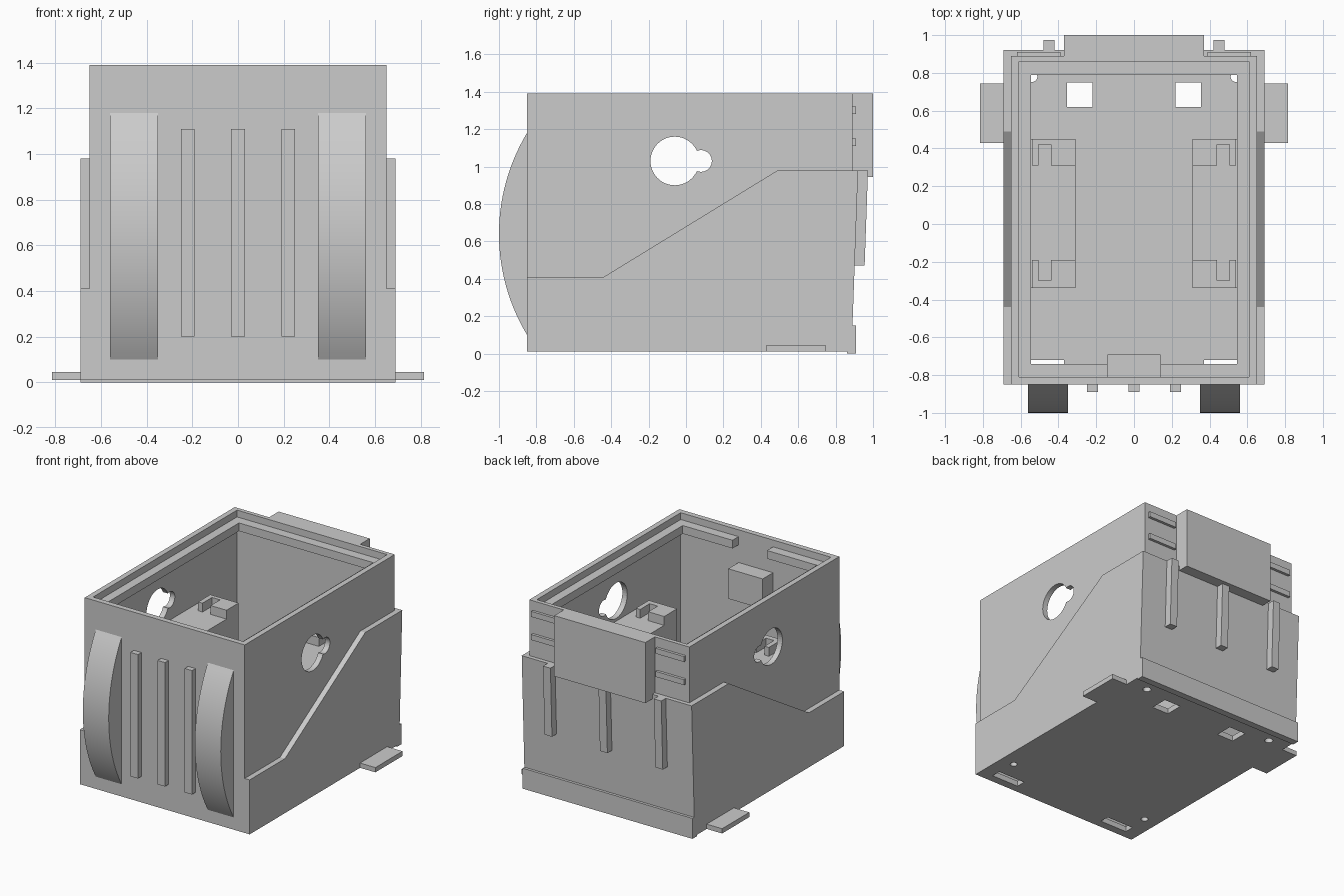
import bpy, bmesh, math
from mathutils import Matrix

cube = bpy.data.objects.get("Cube")
if cube:
    bpy.data.objects.remove(cube, do_unlink=True)

grey = bpy.data.materials.new("light grey plastic")
grey.use_nodes = True
GREY = (0.6, 0.6, 0.6, 1)
grey.diffuse_color = GREY
grey.node_tree.nodes["Principled BSDF"].inputs["Base Color"].default_value = GREY


def finish(name, bm):
    bmesh.ops.recalc_face_normals(bm, faces=bm.faces)
    mesh = bpy.data.meshes.new(name)
    bm.to_mesh(mesh)
    bm.free()
    mesh.materials.append(grey)
    obj = bpy.data.objects.new(name, mesh)
    bpy.context.collection.objects.link(obj)
    return obj


def prism(name, profile, x0, x1):
    """Extrude a (y, z) profile from x0 to x1."""
    bm = bmesh.new()
    face = bm.faces.new([bm.verts.new((x0, y, z)) for y, z in profile])
    side = bmesh.ops.extrude_face_region(bm, geom=[face])["geom"]
    verts = [v for v in side if isinstance(v, bmesh.types.BMVert)]
    bmesh.ops.translate(bm, verts=verts, vec=(x1 - x0, 0, 0))
    return finish(name, bm)


def box(name, x0, x1, y0, y1, z0, z1):
    return prism(name, [(y0, z0), (y1, z0), (y1, z1), (y0, z1)], x0, x1)


def rod(name, centre, radius, length, axis):
    bm = bmesh.new()
    bmesh.ops.create_cone(bm, cap_ends=True, segments=48, radius1=radius,
                          radius2=radius, depth=length)
    turn = Matrix.Rotation(math.pi / 2, 4, 'Y') if axis == 'X' else Matrix()
    bmesh.ops.transform(bm, matrix=Matrix.Translation(centre) @ turn, verts=bm.verts)
    return finish(name, bm)


def combine(target, tool, operation='DIFFERENCE'):
    """Apply a boolean and remove the tool object."""
    mod = target.modifiers.new("cut", 'BOOLEAN')
    mod.operation, mod.solver, mod.object = operation, 'EXACT', tool
    bpy.context.view_layer.update()
    graph = bpy.context.evaluated_depsgraph_get()
    mesh = bpy.data.meshes.new_from_object(target.evaluated_get(graph))
    target.modifiers.clear()
    target.data = mesh
    bpy.data.objects.remove(tool, do_unlink=True)


# Hollow body: upper box joined to the wider lower shell
body = box("body", -0.65, 0.65, -0.85, 0.89, 0.01, 1.39)
shell = prism("lower_shell", [
    (-0.85, 0.01), (0.86, 0.01), (0.86, 0), (0.91, 0), (0.91, 0.15), (0.89, 0.15),
    (0.92, 0.98), (0.49, 0.98), (-0.44, 0.41), (-0.85, 0.41)], -0.69, 0.69)
combine(body, shell, 'UNION')
combine(body, box("cavity", -0.61, 0.61, -0.81, 0.86, 0.05, 1.6))

# Keyhole openings through both side walls
combine(body, rod("axle_hole", (0, -0.06, 1.03), 0.13, 3, 'X'))
combine(body, rod("key_hole", (0, 0.08, 1.03), 0.058, 3, 'X'))

# Floor openings
for s in (-1, 1):
    combine(body, box("square_hole", s * 0.22, s * 0.355, 0.62, 0.75, -0.1, 0.2))
    combine(body, box("slot", s * 0.37, s * 0.59, -0.79, -0.72, -0.1, 0.2))
    combine(body, rod("rear_screw_hole", (s * 0.54, 0.78, 0), 0.028, 0.4, 'Z'))
    combine(body, rod("front_screw_hole", (s * 0.58, -0.58, 0), 0.024, 0.4, 'Z'))

# Ledge ring under the rim, open at the front centre
ledge = box("inner_ledge", -0.615, 0.615, -0.815, 0.865, 1.28, 1.34)
combine(ledge, box("ledge_opening", -0.545, 0.545, -0.74, 0.79, 1, 2))
combine(ledge, box("ledge_gap", -0.14, 0.14, -0.9, -0.6, 1, 2))
box("front_inner_block", -0.14, 0.14, -0.815, -0.69, 0.93, 1.15)

# Curved fender profile, a circular arc
HALF, SAG, MID = 0.54, 0.15, 0.64
R = (HALF ** 2 + SAG ** 2) / (2 * SAG)
SWEEP = math.asin(HALF / R)
STEPS = 28
arc = []
for i in range(STEPS + 1):
    a = SWEEP * (2 * i / STEPS - 1)
    arc.append((-0.85 + R - SAG - R * math.cos(a), MID + R * math.sin(a)))

for s, side in ((1, "left"), (-1, "right")):
    fender = prism(side + "_fender", arc, s * 0.35, s * 0.56)
    bpy.ops.object.select_all(action='DESELECT')
    fender.select_set(True)
    bpy.context.view_layer.objects.active = fender
    bpy.ops.object.shade_smooth_by_angle(angle=math.radians(30))

    # Mounting tab at the base
    box(side + "_tab", s * 0.68, s * 0.815, 0.43, 0.745, 0.01, 0.045)

    # Inner shelf with a notched block at each end
    box(side + "_shelf", s * 0.31, s * 0.615, -0.34, 0.45, 0.045, 0.88)
    for end, y0, y1, n0, n1 in (("rear", 0.31, 0.45, 0.3, 0.42),
                                ("front", -0.34, -0.19, -0.3, -0.18)):
        block = box(f"{side}_{end}_shelf_block", s * 0.31, s * 0.54, y0, y1, 0.875, 0.945)
        combine(block, box("notch", s * 0.44, s * 0.505, n0, n1, 0.8, 1.1))

    # Rear fins beside the back panel
    for z in (1.11, 1.28):
        box(side + "_rear_fin", s * 0.39, s * 0.62, 0.88, 0.91, z, z + 0.04)

# Front ribs
for x in (-0.22, 0, 0.22):
    box("front_rib", x - 0.03, x + 0.03, -0.89, -0.84, 0.2, 1.11)

# Back panel and sloping rear bars
box("back_panel", -0.37, 0.37, 0.88, 1.0, 0.945, 1.39)
for x in (-0.45, 0, 0.45):
    prism("rear_bar", [(0.88, 0.47), (0.955, 0.47), (0.973, 0.98), (0.88, 0.98)],
          x - 0.03, x + 0.03)
